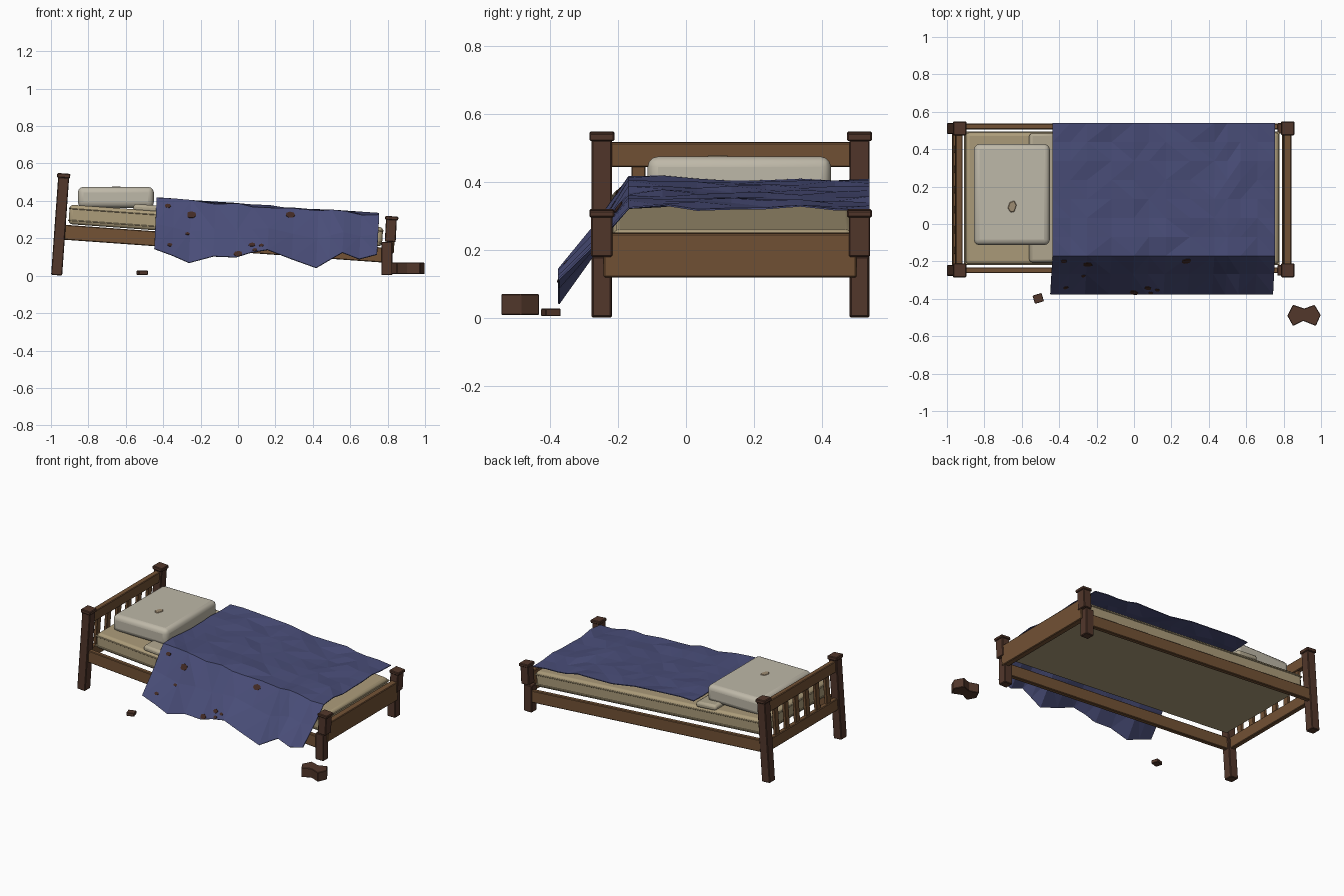
import bpy, bmesh, math, random
from mathutils import Vector
from mathutils.bvhtree import BVHTree

if "Cube" in bpy.data.objects:
    bpy.data.objects.remove(bpy.data.objects["Cube"])

random.seed(4)
TILT = math.radians(4.1)   # the bed sags toward its foot
YC = 0.13                  # centre line of the bed


def material(name, rgb):
    m = bpy.data.materials.new(name)
    lin = [((c / 255 + 0.055) / 1.055) ** 2.4 for c in rgb]
    m.diffuse_color = (*lin, 1)
    m.use_nodes = True
    m.node_tree.nodes["Principled BSDF"].inputs["Base Color"].default_value = m.diffuse_color
    return m


DARK = material("dark wood", (82, 55, 43))
WOOD = material("mid wood", (115, 82, 53))
MATTRESS = material("mattress cloth", (172, 156, 122))
SHEET = material("sheet cloth", (178, 168, 144))
PILLOW = material("pillow cloth", (190, 184, 168))
STAIN = material("stain", (158, 140, 114))
BLUE = material("blanket blue", (73, 77, 120))
HOLE = material("hole brown", (66, 42, 36))


def finish(name, bm, mat, bevel=0.0, segs=1):
    me = bpy.data.meshes.new(name)
    bm.to_mesh(me)
    bm.free()
    ob = bpy.data.objects.new(name, me)
    bpy.context.collection.objects.link(ob)
    me.materials.append(mat)
    if bevel:
        mod = ob.modifiers.new("bevel", 'BEVEL')
        mod.width, mod.segments = bevel, segs
    return ob


def box(name, center, size, mat, tilt=TILT, bevel=0.004, segs=1, rz=0.0):
    bm = bmesh.new()
    bmesh.ops.create_cube(bm, size=1)
    bmesh.ops.scale(bm, vec=size, verts=bm.verts)
    ob = finish(name, bm, mat, bevel, segs)
    ob.location = center
    ob.rotation_euler = (0, tilt, rz)
    return ob


def prism(name, pts, z0, z1, mat):
    bm = bmesh.new()
    f = bm.faces.new([bm.verts.new((x, y, z0)) for x, y in pts])
    top = bmesh.ops.extrude_face_region(bm, geom=[f])['geom']
    bmesh.ops.translate(bm, vec=(0, 0, z1 - z0),
                        verts=[v for v in top if isinstance(v, bmesh.types.BMVert)])
    bmesh.ops.recalc_face_normals(bm, faces=bm.faces)
    return finish(name, bm, mat, 0.003)


def smooth(ob):
    bpy.ops.object.select_all(action='DESELECT')
    ob.select_set(True)
    bpy.context.view_layer.objects.active = ob
    bpy.ops.object.shade_smooth_by_angle(angle=math.radians(50))


# Posts and side rails, one of each per side
for side, y in (("front", -0.248), ("back", 0.511)):
    box(side + "_head_post", (-0.951, y, 0.264), (0.059, 0.06, 0.524), DARK)
    box(side + "_head_cap", (-0.932, y, 0.535), (0.07, 0.074, 0.024), DARK)
    box(side + "_foot_post_lower", (0.796, y, 0.092), (0.059, 0.056, 0.178), DARK, 0.0)
    box(side + "_foot_post_upper", (0.817, y, 0.242), (0.058, 0.063, 0.122), DARK, math.radians(3))
    box(side + "_foot_cap", (0.822, y, 0.308), (0.07, 0.074, 0.02), DARK)
    yr = -0.247 if side == "front" else 0.521
    box(side + "_rail", (-0.07, yr, 0.171), (1.72, 0.03, 0.08), WOOD)

# Headboard: two rails with slats between, leaning with the posts
box("headboard_top_rail", (-0.937, YC, 0.481), (0.036, 0.71, 0.072), WOOD)
box("headboard_lower_rail", (-0.954, YC, 0.235), (0.034, 0.71, 0.075), WOOD)
for i in range(6):
    box("headboard_slat", (-0.945, YC - 0.27 + i * 0.108, 0.36),
        (0.02, 0.04, 0.2), WOOD, bevel=0.002)
box("footboard", (0.816, YC, 0.185), (0.042, 0.745, 0.13), WOOD)

# Mattress with piping around its top and bottom edges
smooth(box("mattress", (-0.065, YC + 0.007, 0.268), (1.68, 0.705, 0.104), MATTRESS, bevel=0.02, segs=3))
for dz in (-0.032, 0.032):
    box("mattress_piping", (-0.065 + dz * math.sin(TILT), YC + 0.007, 0.268 + dz),
        (1.688, 0.713, 0.007), MATTRESS, bevel=0.002)

# Sheet folded back beside the pillow
smooth(box("folded_sheet", (-0.485, YC + 0.01, 0.359), (0.15, 0.69, 0.04), SHEET, bevel=0.015, segs=2))

# Pillow with a stain on top
smooth(box("pillow", (-0.653, 0.157, 0.419), (0.406, 0.54, 0.112), PILLOW, 0.0, 0.03, 3))
prism("pillow_stain", [(-0.675, 0.085), (-0.665, 0.115), (-0.64, 0.125), (-0.628, 0.1),
                       (-0.64, 0.065), (-0.66, 0.062)], 0.472, 0.478, STAIN)

# Blanket: rumpled flat top, then a slanted drape with a ragged hem
cols = [(-0.435, .145), (-0.34, .11), (-0.25, .07), (-0.12, .105), (0, .10), (0.08, .125),
        (0.17, .14), (0.30, .09), (0.43, .043), (0.50, .085), (0.57, .125), (0.66, .09), (0.755, .115)]
bm = bmesh.new()
grid = []
for x, hem in cols:
    top = 0.381 - 0.071 * x
    line = []
    for j in range(8):
        n = random.uniform(-0.009, 0.009)
        line.append(bm.verts.new((x, 0.54 - 0.71 * j / 7, top + n)))
    for t in (0.5, 1.0):
        z = top + (hem - top) * t
        line.append(bm.verts.new((x - 0.012 * t, -0.17 - 0.207 * t + (0.006 if t < 1 else 0), z)))
    grid.append(line)
for a, b in zip(grid, grid[1:]):
    for j in range(9):
        bm.faces.new((a[j], a[j + 1], b[j + 1], b[j]))
bmesh.ops.triangulate(bm, faces=bm.faces)
bmesh.ops.recalc_face_normals(bm, faces=bm.faces)
if sum(f.normal.z for f in bm.faces) < 0:
    bmesh.ops.reverse_faces(bm, faces=bm.faces)
tree = BVHTree.FromBMesh(bm)
blanket = finish("blanket", bm, BLUE)
thick = blanket.modifiers.new("thickness", 'SOLIDIFY')
thick.thickness, thick.offset = 0.005, -1

# Worn holes shown as thin plates lying on the drape
for x, z, r in ((-0.375, .373, .017), (-0.25, .325, .028), (0.28, .325, .026), (-0.365, .165, .014),
                (-0.27, .224, .012), (0, .117, .024), (0.075, .165, .018), (0.125, .162, .013),
                (0.09, .138, .013)):
    loc, nor, _, _ = tree.ray_cast(Vector((x, -1, z)), Vector((0, 1, 0)))
    if loc is None:
        continue
    bm = bmesh.new()
    bmesh.ops.create_cone(bm, cap_ends=True, segments=7, radius1=r, radius2=r, depth=0.006)
    bmesh.ops.scale(bm, vec=(1, 0.75, 1), verts=bm.verts)
    hole = finish("blanket_hole", bm, HOLE)
    hole.location = loc
    hole.rotation_euler = nor.to_track_quat('Z', 'Y').to_euler()

# Broken pieces lying on the floor
prism("broken_block", [(0.82, -0.49), (0.85, -0.432), (0.91, -0.452), (0.965, -0.432), (0.998, -0.487),
                       (0.972, -0.545), (0.905, -0.518), (0.85, -0.545)], 0.008, 0.07, DARK)
box("wood_chip", (-0.512, -0.398, 0.016), (0.05, 0.046, 0.022), DARK, 0.0, 0.002, 1, math.radians(17))
